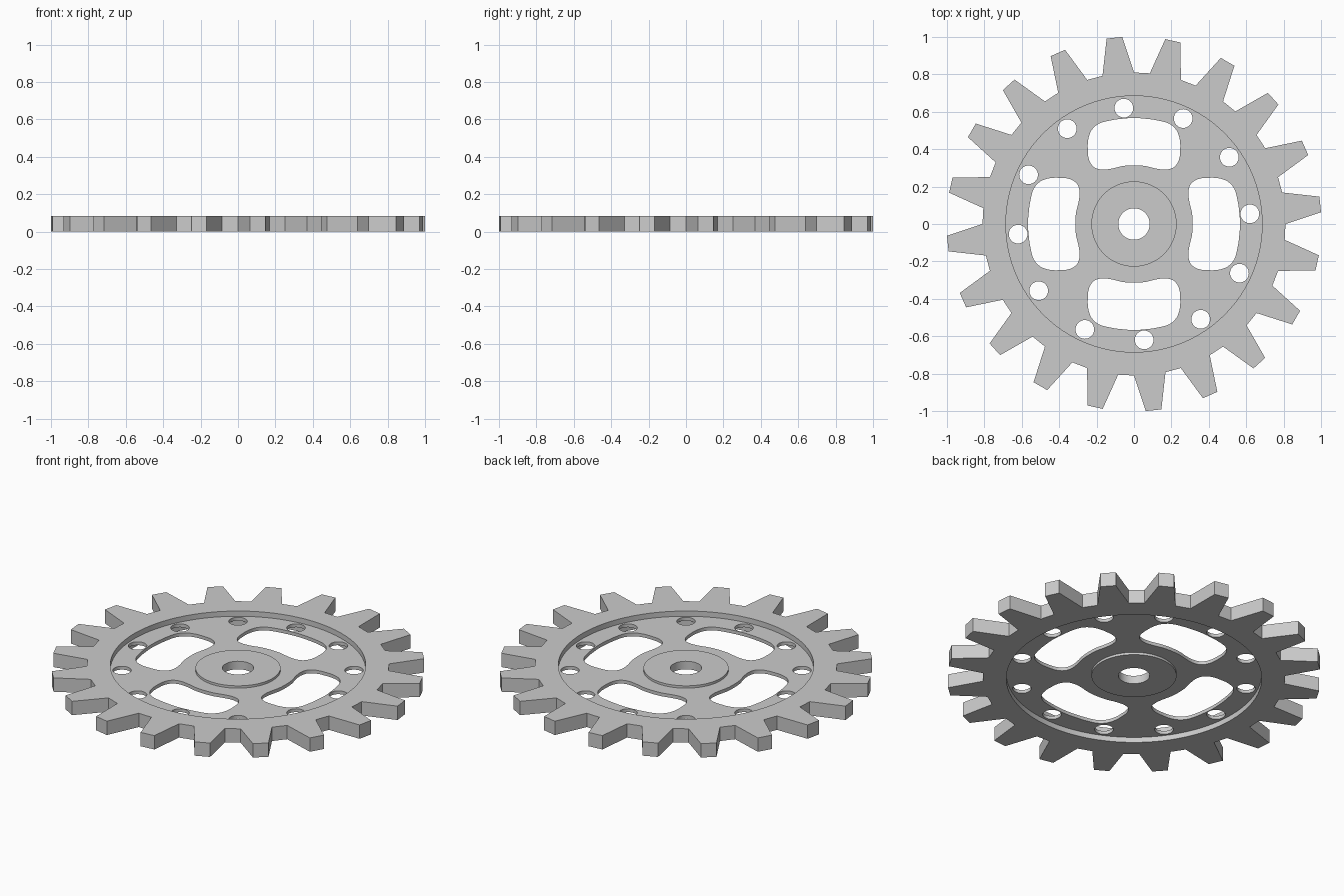
import bpy, bmesh
from math import sin, cos, radians, hypot
from mathutils import Vector

if "Cube" in bpy.data.objects:
    bpy.data.objects.remove(bpy.data.objects["Cube"])


def polar(r, deg):
    return Vector((r * cos(radians(deg)), r * sin(radians(deg))))


def circle(r, n, centre=Vector((0, 0))):
    return [centre + polar(r, 360 * i / n) for i in range(n)]


def smooth_loop(pts, steps=3):
    """Round a closed control loop with a Catmull-Rom spline."""
    out, n = [], len(pts)
    for i in range(n):
        a, b, c, d = (pts[(i + k) % n] for k in (-1, 0, 1, 2))
        for s in range(steps):
            t = s / steps
            out.append(0.5 * (2 * b + (c - a) * t + (2 * a - 5 * b + 4 * c - d) * t * t
                              + (3 * b - a - 3 * c + d) * t ** 3))
    return out


def rotated(pts, deg):
    c, s = cos(radians(deg)), sin(radians(deg))
    return [Vector((p.x * c - p.y * s, p.x * s + p.y * c)) for p in pts]


def plate(name, loops, z0, z1, hidden=None):
    """Filled, extruded outline with holes; hidden(r) picks walls buried in a neighbour."""
    cu = bpy.data.curves.new(name + "_outline", 'CURVE')
    cu.dimensions = '2D'
    cu.fill_mode = 'BOTH'
    cu.extrude = (z1 - z0) / 2
    for loop in loops:
        sp = cu.splines.new('POLY')
        sp.points.add(len(loop) - 1)
        for pt, p in zip(sp.points, loop):
            pt.co = (p.x, p.y, 0, 1)
        sp.use_cyclic_u = True
    tmp = bpy.data.objects.new(name + "_tmp", cu)
    bpy.context.collection.objects.link(tmp)
    dg = bpy.context.evaluated_depsgraph_get()
    me = bpy.data.meshes.new_from_object(tmp.evaluated_get(dg))
    bpy.data.objects.remove(tmp)
    me.name = name
    bm = bmesh.new()
    bm.from_mesh(me)
    bmesh.ops.remove_doubles(bm, verts=bm.verts, dist=1e-5)
    bmesh.ops.translate(bm, verts=bm.verts, vec=(0, 0, (z0 + z1) / 2))
    bmesh.ops.recalc_face_normals(bm, faces=bm.faces)
    if hidden:
        walls = [f for f in bm.faces if abs(f.normal.z) < 0.5
                 and all(hidden(hypot(v.co.x, v.co.y)) for v in f.verts)]
        bmesh.ops.delete(bm, geom=walls, context='FACES')
    bm.to_mesh(me)
    bm.free()
    ob = bpy.data.objects.new(name, me)
    bpy.context.collection.objects.link(ob)
    bpy.ops.object.select_all(action='DESELECT')
    ob.select_set(True)
    bpy.context.view_layer.objects.active = ob
    bpy.ops.object.shade_smooth_by_angle(angle=radians(25))
    return ob


R_RIM, R_HUB = 0.685, 0.228

# toothed rim: 20 tapered teeth
teeth = []
for i in range(20):
    a = 6 + 18 * i
    teeth += [polar(0.81, a - 6), polar(1.002, a - 2.4),
              polar(1.002, a + 2.4), polar(0.81, a + 6)]
plate("toothed_rim", [teeth, circle(R_RIM, 96)], 0, 0.082)

# thin web with four kidney-shaped windows and twelve round holes
half = [Vector(p) for p in (
    (0.314, 0), (0.31, 0.06), (0.296, 0.12), (0.291, 0.17), (0.304, 0.215), (0.345, 0.241),
    (0.40, 0.247), (0.45, 0.245), (0.50, 0.228), (0.537, 0.187), (0.555, 0.12),
    (0.563, 0.06), (0.567, 0))]
mirror = [Vector((p.x, -p.y)) for p in half[-2:0:-1]]
window = smooth_loop(half + mirror)
windows = [rotated(window, 90 * i) for i in range(4)]
holes = [circle(0.05, 32, polar(0.622, 5 + 30 * i)) for i in range(12)]
plate("web", [circle(R_RIM, 96), circle(R_HUB, 64)] + windows + holes, 0.031, 0.051,
      hidden=lambda r: r > R_RIM - 0.003 or r < R_HUB + 0.003)

# raised hub with bore
plate("hub", [circle(R_HUB, 64), circle(0.084, 48)], 0.017, 0.065)
